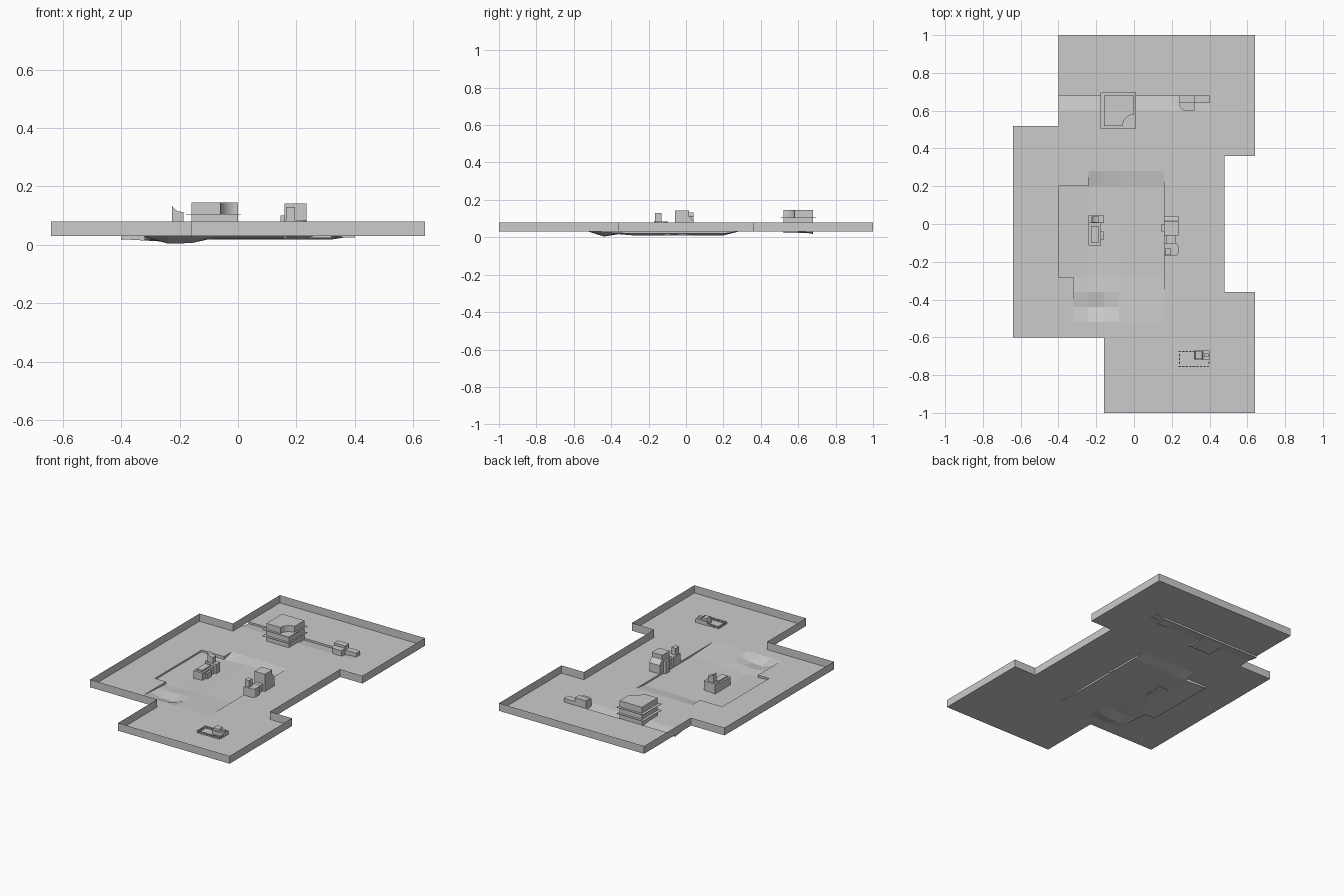
import bpy, bmesh, math
from mathutils import Vector

if "Cube" in bpy.data.objects:
    bpy.data.objects.remove(bpy.data.objects["Cube"])

OUT = [(-.40, 1), (.64, 1), (.64, .36), (.48, .36), (.48, -.36), (.64, -.36), (.64, -1),
       (-.16, -1), (-.16, -.6), (-.64, -.6), (-.64, .52), (-.40, .52)]
BASE, TOP, S = .03, .08, .08


def finish(bm, name):
    me = bpy.data.meshes.new(name)
    bm.normal_update()
    bm.to_mesh(me)
    bm.free()
    ob = bpy.data.objects.new(name, me)
    bpy.context.collection.objects.link(ob)
    return ob


def prism(name, pts, lo, hi, axis='z'):
    """Extrude a 2D profile: axis z uses (x,y), x uses (y,z), y uses (x,z)."""
    put = {'z': lambda a, b, h: (a, b, h), 'x': lambda a, b, h: (h, a, b),
           'y': lambda a, b, h: (a, h, b)}[axis]
    bm = bmesh.new()
    a = [bm.verts.new(put(p, q, lo)) for p, q in pts]
    b = [bm.verts.new(put(p, q, hi)) for p, q in pts]
    n = len(pts)
    bm.faces.new(a[::-1])
    bm.faces.new(b)
    for i in range(n):
        bm.faces.new((a[i], a[(i + 1) % n], b[(i + 1) % n], b[i]))
    bmesh.ops.recalc_face_normals(bm, faces=bm.faces)
    return finish(bm, name)


def box(name, x0, x1, y0, y1, z0, z1):
    return prism(name, [(x0, y0), (x1, y0), (x1, y1), (x0, y1)], z0, z1)


def arc(cx, cy, r, a0, a1, n=8):
    return [(cx + r * math.cos(math.radians(a0 + (a1 - a0) * i / n)),
             cy + r * math.sin(math.radians(a0 + (a1 - a0) * i / n))) for i in range(n + 1)]


def inside(x, y):
    if not (-1 < y < 1 and -.64 < x < .64):
        return False
    if (x < -.4 and y > .52) or (x < -.16 and y < -.6):
        return False
    return not (x > .48 and abs(y) < .36)


def height(x, y):
    """Ground level: flat, with a sunken basin and a stepped ramp at the back."""
    d = 0
    if -.4 < x < .16 and -.52 < y < .28:
        d = .011 + .009 * max(0, 1 - abs(x + .24) / .16)
        if y > .2:
            d = 0 if x < -.24 else d * (.28 - y) / .08
        elif y < -.28:
            d = 0 if x < -.32 else d * (y + .52) / .24
        if y < -.44 and -.32 < x < -.08:
            d += .029 * (y + .52) / .08 * max(0, 1 - abs(x + .2) / .12)
        elif y < -.36 and -.32 < x < -.08:
            d += .029 * (-.36 - y) / .08 * max(0, 1 - abs(x + .2) / .12)
    elif -.4 < x < .4 and .6 < y < .68:
        d = .012 * (y - .6) / .08 * min(1, (.4 - x) / .08)
    return max(0, BASE - d)


# ground of square tiles, with small cliffs where neighbouring tiles differ
bm = bmesh.new()


def tile_edge(cx, cy, p, q):
    return [Vector((x, y, height(x + (cx - x) * .001, y + (cy - y) * .001))) for x, y in (p, q)]


for i in range(16):
    for j in range(25):
        x, y = -.64 + i * S, -1 + j * S
        cx, cy = x + S / 2, y + S / 2
        if not inside(cx, cy):
            continue
        lower = tile_edge(cx, cy, (x, y), (x + S, y))
        upper = tile_edge(cx, cy, (x + S, y + S), (x, y + S))
        bm.faces.new([bm.verts.new(v) for v in lower + upper])
        for dx, dy, p, q in ((S, 0, (x + S, y), (x + S, y + S)), (0, S, (x, y + S), (x + S, y + S))):
            if inside(cx + dx, cy + dy):
                a, b = tile_edge(cx, cy, p, q)
                c, d = tile_edge(cx + dx, cy + dy, p, q)
                if abs(a.z - c.z) + abs(b.z - d.z) > .001:
                    bm.faces.new([bm.verts.new(v) for v in (a, b, d, c)])
bmesh.ops.remove_doubles(bm, verts=bm.verts, dist=.0002)
finish(bm, "ground")

# perimeter wall
bm = bmesh.new()
for k, p in enumerate(OUT):
    q = OUT[(k + 1) % len(OUT)]
    bm.faces.new([bm.verts.new(v) for v in ((*p, BASE), (*q, BASE), (*q, TOP), (*p, TOP))])
bmesh.ops.remove_doubles(bm, verts=bm.verts, dist=.0002)
finish(bm, "perimeter_wall")

# main building: body, overhanging slabs, upper storey with a curved corner terrace
box("building_body", -.16, 0, .52, .68, .022, .105)
for k, z in enumerate((.062, .103)):
    box(f"building_slab_{k}", -.178, .01, .505, .695, z, z + .003)
prism("building_upper", [(-.16, .52)] + arc(0, .52, .06, 180, 90) + [(0, .68), (-.16, .68)], .106, .145)

# back right shed with rounded porch and low tail
box("shed", .24, .32, .64, .68, .022, .08)
prism("shed_porch", [(.32, .64), (.24, .64)] + arc(.275, .635, .035, 180, 270, 5) + [(.32, .60)],
      .025, .065)
box("shed_tail", .32, .40, .64, .68, .025, .055)

# centre tower block with side vent, back ramp and rounded annex
box("tower_block", .16, .235, -.06, .015, .03, .142)
box("tower_vent", .145, .165, -.04, 0, .02, .10)
prism("tower_ramp", [(.015, .03), (.04, .03), (.04, .085), (.015, .115)], .16, .235, 'x')
prism("annex", [(.16, -.17)] + arc(.215, -.15, .02, -90, 0, 4) + arc(.215, -.12, .02, 0, 90, 4)
      + [(.16, -.10)], .03, .085)
box("annex_stack", .165, .195, -.165, -.13, .085, .13)
box("annex_link", .17, .22, -.10, -.06, .03, .075)

# left plant with low hall and swept tower
box("plant_hall", -.24, -.175, -.115, .015, .009, .06)
box("plant_roof", -.228, -.187, -.10, -.01, .06, .07)
box("plant_side", -.175, -.162, -.085, -.04, .012, .05)
box("plant_base", -.24, -.16, .005, .045, .009, .075)
prism("plant_tower", [(-.226, .07), (-.186, .07), (-.186, .112), (-.205, .114), (-.215, .12),
                      (-.226, .133)], .008, .04, 'y')

# front yard: hut and a fence of short posts
box("hut", .32, .40, -.72, -.67, .03, .055)
prism("hut_roof", [(.32, .055), (.365, .055), (.36, .068), (.325, .072)], -.715, -.675, 'y')
box("hut_cap", .37, .395, -.705, -.685, .055, .065)
n = 0
for k in range(9):
    for y in (-.755, -.675):
        x = .242 + k * .0187
        box(f"fence_post_{n}", x - .006, x + .006, y - .003, y + .003, .03, .045)
        n += 1
for k in range(1, 4):
    for x in (.24, .397):
        y = -.755 + k * .02
        box(f"fence_post_{n}", x - .003, x + .003, y - .006, y + .006, .03, .045)
        n += 1
